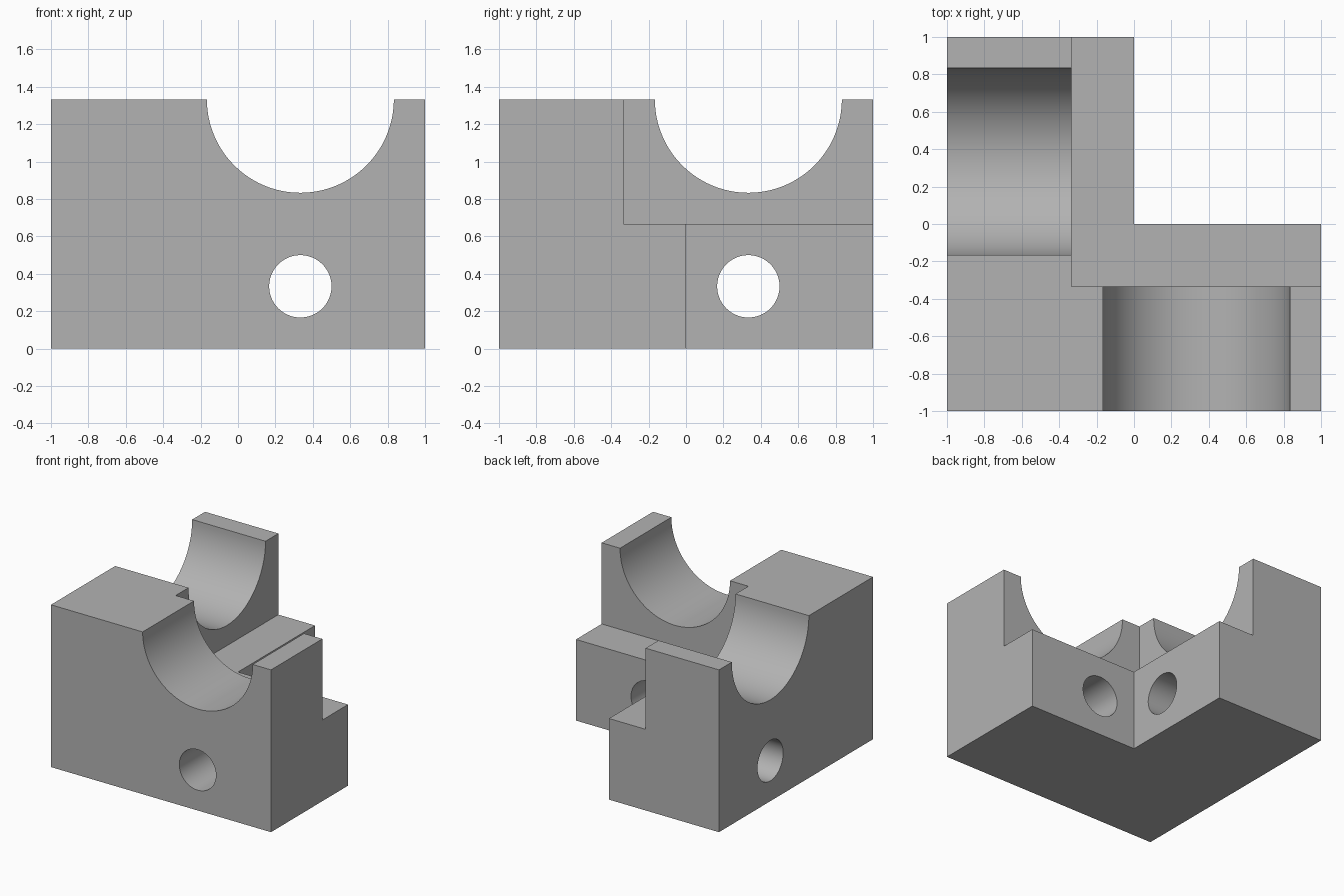
import bpy
import math

THIRD = 1 / 3
HEIGHT = 4 * THIRD

if "Cube" in bpy.data.objects:
    bpy.data.objects.remove(bpy.data.objects["Cube"], do_unlink=True)

# Plain grey finish
grey = bpy.data.materials.new("plain grey")
grey.use_nodes = True
color = (0.45, 0.45, 0.45, 1)
grey.diffuse_color = color
grey.node_tree.nodes["Principled BSDF"].inputs["Base Color"].default_value = color


def add_box(name, low, high):
    center = [(a + b) / 2 for a, b in zip(low, high)]
    bpy.ops.mesh.primitive_cube_add(size=1, location=center)
    box = bpy.context.object
    box.name = name
    box.scale = [b - a for a, b in zip(low, high)]
    bpy.ops.object.transform_apply(location=True, rotation=True, scale=True)
    box.data.materials.append(grey)
    return box


def add_bore(name, radius, z, along_x):
    # A horizontal cylinder that passes right through one arm
    location = (-0.5, THIRD, z) if along_x else (THIRD, -0.5, z)
    rotation = (0, math.pi / 2, 0) if along_x else (math.pi / 2, 0, 0)
    bpy.ops.mesh.primitive_cylinder_add(
        vertices=96, radius=radius, depth=1.4, location=location, rotation=rotation)
    bore = bpy.context.object
    bore.name = name
    bpy.ops.object.transform_apply(location=True, rotation=True, scale=True)
    bore.data.materials.append(grey)
    return bore


# Solid block, from which everything else is cut
body = add_box("corner_bracket", (-1, -1, 0), (1, 1, HEIGHT))

# Square inner corner and the step along it
cutters = [
    add_box("inner_corner_cutter", (0, 0, -1), (2, 2, 2)),
    add_box("step_cutter", (-THIRD, -THIRD, 2 * THIRD), (2, 2, 2)),
]

# Half-round saddle and round hole in each arm
for along_x, side in ((True, "side"), (False, "front")):
    cutters.append(add_bore(side + "_saddle_cutter", 0.5, HEIGHT, along_x))
    cutters.append(add_bore(side + "_hole_cutter", THIRD / 2, THIRD, along_x))

bpy.ops.object.select_all(action="DESELECT")
body.select_set(True)
bpy.context.view_layer.objects.active = body
for cutter in cutters:
    cutter.hide_render = True
    cut = body.modifiers.new(cutter.name, "BOOLEAN")
    cut.operation = "DIFFERENCE"
    cut.solver = "EXACT"
    cut.object = cutter
    bpy.ops.object.modifier_apply(modifier=cut.name)
for cutter in cutters:
    bpy.data.objects.remove(cutter, do_unlink=True)

# Smooth bores with crisp edges
bpy.ops.object.shade_smooth_by_angle(angle=math.radians(30))
